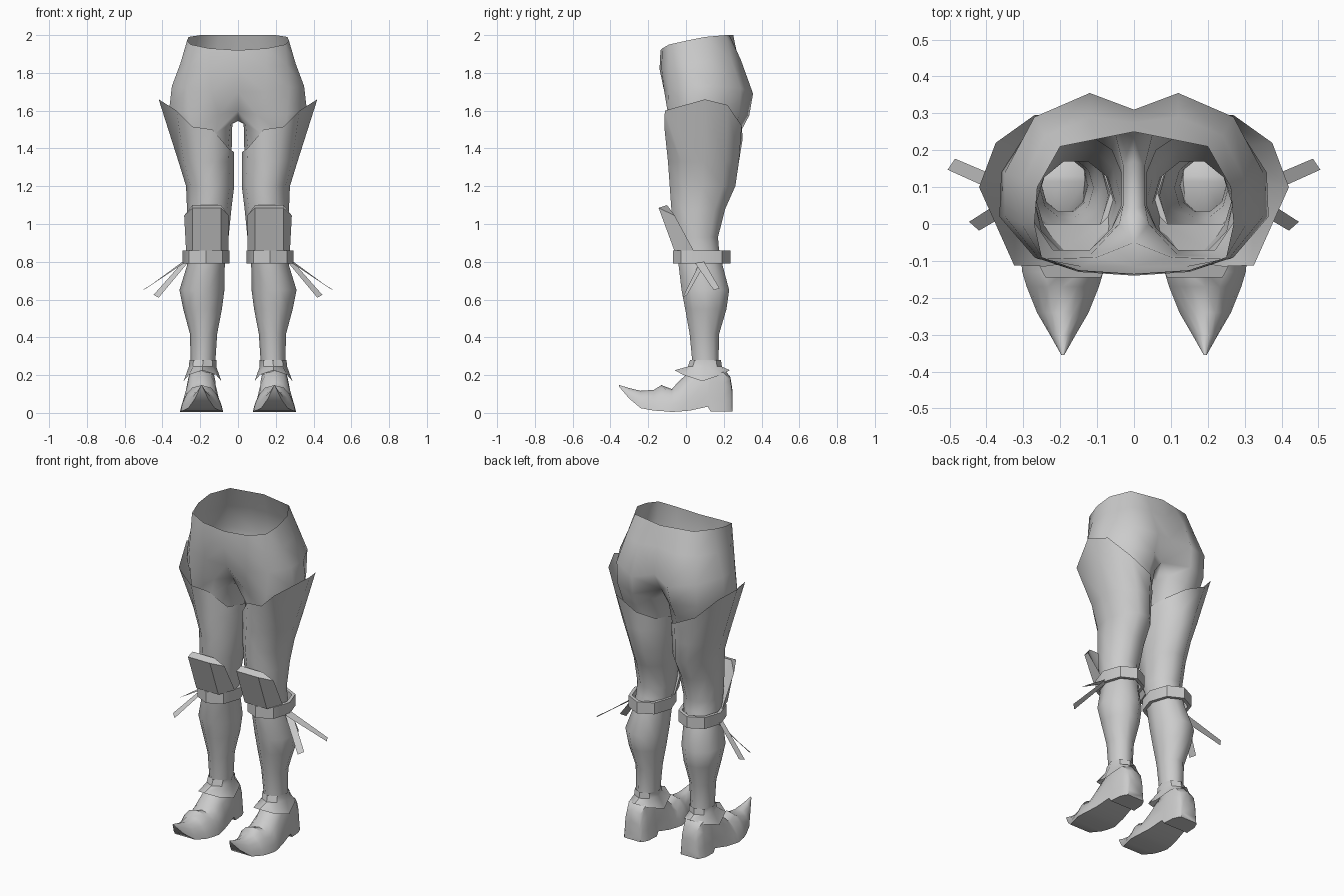
import bpy, math

cloth = bpy.data.materials.new("plain_grey")
cloth.diffuse_color = (0.6, 0.6, 0.6, 1)


def ellipse(x0, x1, y0, y1, z, n=10):
    """Ring of n points inside a box; z may be a function of the angle."""
    ring = []
    for i in range(n):
        a = math.tau * i / n
        ring.append(((x0 + x1) / 2 + (x1 - x0) / 2 * math.cos(a),
                     (y0 + y1) / 2 + (y1 - y0) / 2 * math.sin(a),
                     z(a) if callable(z) else z))
    return ring


def strips(start, n, rows, closed=True):
    """Quads joining successive rings of n points."""
    faces = []
    for r in range(rows - 1):
        for i in range(n if closed else n - 1):
            j = (i + 1) % n
            a, b = start + r * n, start + (r + 1) * n
            faces.append((a + i, a + j, b + j, b + i))
    return faces


def make(name, verts, faces, angle=45):
    """Object for one side, mirrored to the other."""
    me = bpy.data.meshes.new(name)
    me.from_pydata(verts, [], faces)
    me.validate()
    me.materials.append(cloth)
    ob = bpy.data.objects.new(name, me)
    bpy.context.collection.objects.link(ob)
    bpy.ops.object.select_all(action='DESELECT')
    ob.select_set(True)
    bpy.context.view_layer.objects.active = ob
    bpy.ops.object.mode_set(mode='EDIT')
    bpy.ops.mesh.select_all(action='SELECT')
    bpy.ops.mesh.normals_make_consistent(inside=False)
    bpy.ops.object.mode_set(mode='OBJECT')
    bpy.ops.object.shade_smooth_by_angle(angle=math.radians(angle))
    mod = ob.modifiers.new("mirror", 'MIRROR')
    mod.merge_threshold = 0.001
    return ob


def loft(name, rings, caps=(), angle=45):
    n = len(rings[0])
    faces = strips(0, n, len(rings))
    if 0 in caps:
        faces.append(tuple(range(n)))
    if 1 in caps:
        faces.append(tuple(range((len(rings) - 1) * n, len(rings) * n)))
    return make(name, [p for r in rings for p in r], faces, angle)


# Hips: open half rings from front centre to back centre, then a thigh tube
half_rings = [
    [(0, -.135, 1.92), (.15, -.125, 1.93), (.25, -.09, 1.95), (.27, 0, 1.97),
     (.262, .1, 1.99), (.2, .21, 2), (.1, .23, 2), (0, .25, 2)],
    [(0, -.14, 1.82), (.15, -.13, 1.83), (.26, -.09, 1.84), (.305, 0, 1.85),
     (.3, .12, 1.86), (.24, .24, 1.87), (.12, .29, 1.87), (0, .275, 1.88)],
    [(0, -.115, 1.7), (.14, -.115, 1.7), (.27, -.09, 1.72), (.35, .02, 1.73),
     (.35, .14, 1.73), (.27, .29, 1.72), (.12, .355, 1.69), (0, .31, 1.72)],
]
thigh_rings = [
    [(0, -.05, 1.6), (.1, -.09, 1.58), (.26, -.095, 1.58), (.365, .02, 1.6),
     (.36, .14, 1.6), (.27, .28, 1.58), (.13, .335, 1.575), (0, .24, 1.6),
     (0, .17, 1.55), (0, .04, 1.545)],
    [(.04, 0, 1.53), (.12, -.085, 1.48), (.25, -.09, 1.46), (.34, .02, 1.5),
     (.335, .14, 1.5), (.25, .26, 1.48), (.13, .29, 1.49), (.05, .24, 1.53),
     (.03, .16, 1.53), (.03, .05, 1.53)],
    [(x, y, 1.33) for x, y in
     [(.06, -.01), (.12, -.07), (.22, -.07), (.28, .02), (.275, .14),
      (.21, .22), (.12, .24), (.06, .2), (.035, .14), (.035, .05)]],
]
verts = [p for r in half_rings for p in r]
base = len(verts)
verts += [p for r in thigh_rings for p in r]
faces = strips(0, 8, 3, closed=False) + strips(base, 10, 3)
faces += [(16 + i, 17 + i, base + i + 1, base + i) for i in range(7)]
make("hips", verts, faces, 60)

# Stocking: flared, slanted top edge, running down through calf to ankle
top = [(.42, .1, 1.66), (.375, .22, 1.63), (.27, .295, 1.52), (.13, .3, 1.45),
       (.05, .22, 1.4), (.02, .1, 1.38), (.05, -.03, 1.4), (.135, -.1, 1.5),
       (.24, -.115, 1.515), (.325, -.112, 1.6)]
leg = [(.02, .315, -.105, .29, 1.33), (.02, .275, -.095, .27, 1.2),
       (.035, .27, -.085, .215, 1.08), (.05, .265, -.065, .175, .93),
       (.055, .265, -.05, .18, .87), (.07, .27, -.045, .2, .78),
       (.072, .31, -.03, .235, .65), (.085, .29, -.01, .22, .55),
       (.11, .255, .015, .18, .42), (.12, .25, .03, .175, .27),
       (.125, .25, .03, .18, .2)]
loft("stocking", [top] + [ellipse(*r) for r in leg], angle=60)

# Knee pad: tilted plate wrapping the front of the knee
pad_top = [(.09, -.145, 1.085), (.24, -.145, 1.085), (.285, -.06, 1.045),
           (.24, -.1, 1.1), (.09, -.1, 1.1), (.05, -.06, 1.045)]
pad_low = [(.09, -.062, .86), (.24, -.062, .86), (.275, .04, .86),
           (.24, .0, .86), (.09, .0, .86), (.05, .04, .86)]
loft("knee_pad", [pad_top, pad_low], caps=(0, 1), angle=40)

# Garter band below the knee
band = [(.045, .295, -.07, .235, .79), (.045, .295, -.07, .235, .86),
        (.065, .275, -.05, .215, .86), (.065, .275, -.05, .215, .79),
        (.045, .295, -.07, .235, .79)]
loft("garter", [ellipse(*r, n=8) for r in band], angle=40)

# Two loose ribbon ends hanging outward
make("ribbon_back", [(.29, .05, .79), (.28, .09, .81), (.485, .177, .66),
                     (.505, .147, .65)], [(0, 1, 2, 3)])
make("ribbon_front", [(.3, .1, .79), (.27, .07, .79), (.42, -.018, .61),
                      (.447, .006, .625)], [(0, 1, 2, 3)])

# Flared ankle cuff, dipping at the sides
dip = lambda a: .168 + .058 * abs(math.sin(a)) ** 1.5
loft("ankle_cuff", [ellipse(.113, .257, .022, .185, .28, 8),
                    ellipse(.115, .26, .01, .19, .245, 8),
                    ellipse(.088, .288, -.06, .232, dip, 8)], angle=40)

# Shoe: cross sections from curled toe to heel (y, bottom, top, half width, top width)
sections = [(-.355, .14, .148, .004, .5), (-.3, .075, .131, .035, .4),
            (-.24, .025, .117, .07, .4), (-.17, .012, .122, .098, .4),
            (-.13, .01, .147, .11, .45), (-.075, .005, .126, .115, .45),
            (-.04, .007, .165, .11, .4), (.02, .012, .22, .1, .5),
            (.115, .033, .25, .085, .7), (.13, .008, .25, .085, .7),
            (.2, .008, .235, .08, .7), (.235, .008, .19, .065, .7),
            (.246, .008, .12, .055, .7)]
shoe = []
for y, lo, hi, w, t in sections:
    h = hi - lo
    shoe.append([(.193 + s * w, y, lo + k * h) for s, k in
                 [(-1, 0), (1, 0), (.92, .3), (.5 + t / 2, .65), (t, .9), (0, 1),
                  (-t, .9), (-.5 - t / 2, .65), (-.92, .3)]])
loft("shoe", shoe, caps=(0, 1), angle=45)
